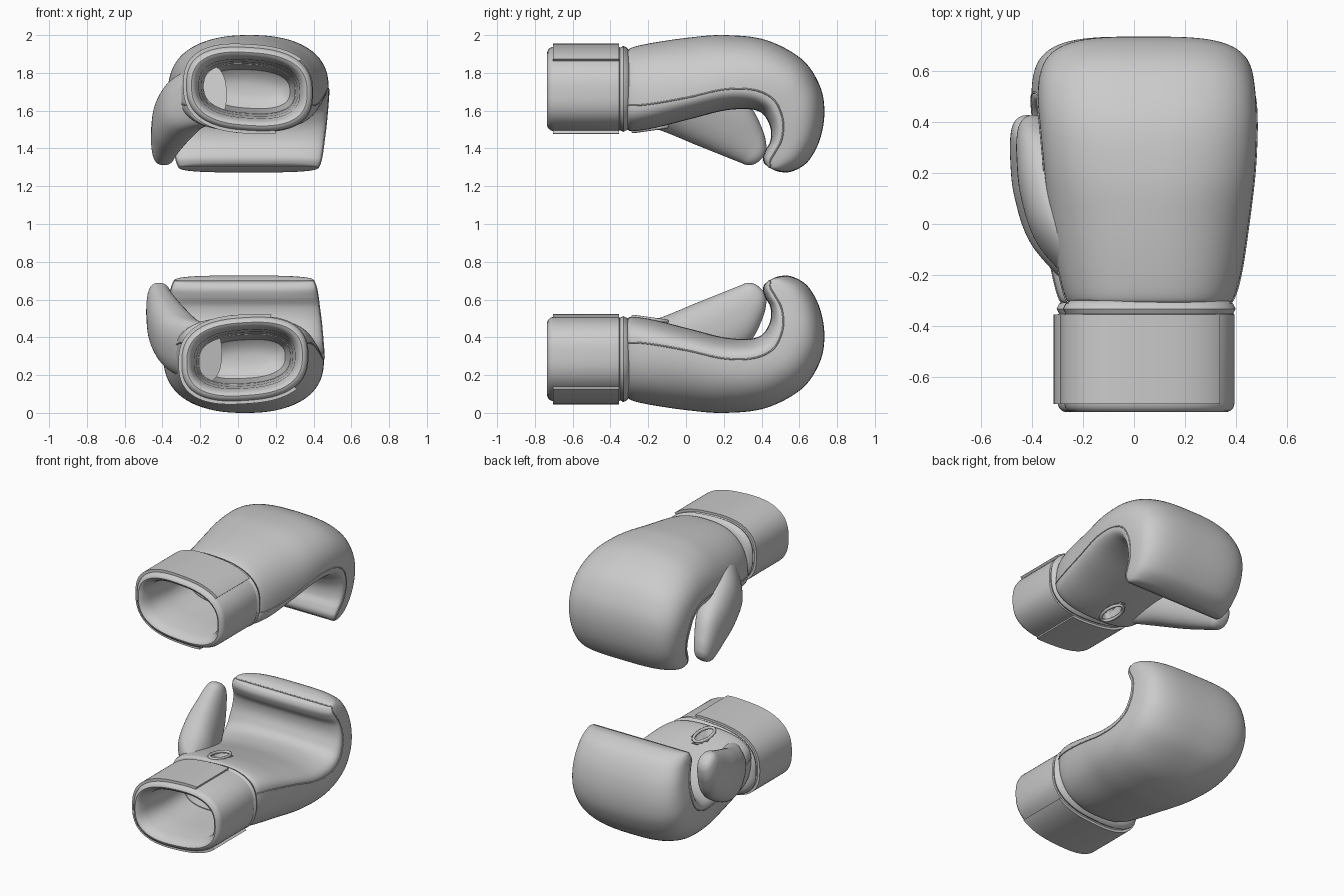
import bpy, bmesh, math

if "Cube" in bpy.data.objects:
    bpy.data.objects.remove(bpy.data.objects["Cube"])

N = 112  # points around each cross-section


def smooth_rows(rows, k):
    """Catmull-Rom interpolation of station rows."""
    if k == 1:
        return rows
    out = []
    for i in range(len(rows) - 1):
        a, b, c, d = (rows[max(i - 1, 0)], rows[i], rows[i + 1],
                      rows[min(i + 2, len(rows) - 1)])
        for j in range(k):
            t = j / k
            out.append([0.5 * (2 * q + (r - p) * t + (2 * p - 5 * q + 4 * r - s) * t * t
                               + (3 * q - p - 3 * r + s) * t ** 3)
                        for p, q, r, s in zip(a, b, c, d)])
    out.append(rows[-1])
    return out


def section(row, t):
    """Point on a two-sided superellipse; row = outer y,z, inner y,z, x min, x max, seam, power."""
    oy, oz, iy, iz, xl, xr, f, n = row
    c, s = math.cos(t), math.sin(t)
    r = (abs(c) ** n + abs(s) ** n) ** (-1 / n)
    u, v = c * r, s * r
    w = f + v * (1 - f) if v > 0 else f + v * f      # 0 = inner edge, 1 = outer edge
    return [(xl + xr) / 2 + u * (xr - xl) / 2, iy + (oy - iy) * w, iz + (oz - iz) * w]


def finish(name, bm):
    bmesh.ops.recalc_face_normals(bm, faces=bm.faces)
    me = bpy.data.meshes.new(name)
    bm.to_mesh(me)
    bm.free()
    ob = bpy.data.objects.new(name, me)
    bpy.context.collection.objects.link(ob)
    bpy.context.view_layer.objects.active = ob
    ob.select_set(True)
    bpy.ops.object.shade_smooth_by_angle(angle=math.radians(40))
    ob.select_set(False)


def loft(name, rows, place, edit=None, cap_start=False, cap_end=True):
    bm = bmesh.new()
    rings = []
    for row in rows:
        ring = []
        for i in range(N):
            p = section(row, 2 * math.pi * i / N)
            if edit:
                edit(p)
            ring.append(bm.verts.new(place(p)))
        rings.append(ring)
    for a, b in zip(rings, rings[1:]):
        for i in range(N):
            j = (i + 1) % N
            bm.faces.new((a[i], a[j], b[j], b[i]))
    if cap_start:
        bm.faces.new(rings[0])
    if cap_end:
        bm.faces.new(rings[-1])
    finish(name, bm)


def tube(name, pts, place, radius, closed=False):
    cu = bpy.data.curves.new(name, 'CURVE')
    cu.dimensions = '3D'
    cu.bevel_depth = radius
    cu.bevel_resolution = 2
    sp = cu.splines.new('POLY')
    sp.points.add(len(pts) - 1)
    for q, p in zip(sp.points, pts):
        q.co = (*place(p), 1)
    sp.use_cyclic_u = closed
    bpy.context.collection.objects.link(bpy.data.objects.new(name, cu))


# hand shell: wrist, back of hand, curl over the knuckles, finger end
BODY = [
    (-.31, 1.90, -.31, 1.52, -.235, .355, .32, 2.5),
    (-.295, 1.93, -.295, 1.492, -.265, .388, .31, 2.5),
    (-.2, 1.955, -.18, 1.505, -.295, .42, .29, 2.4),
    (0, 1.985, .02, 1.555, -.33, .45, .27, 2.3),
    (.2, 2.0, .2, 1.6, -.35, .472, .28, 2.4),
    (.42, 1.975, .33, 1.608, -.365, .48, .28, 2.6),
    (.61, 1.875, .40, 1.588, -.375, .478, .27, 2.9),
    (.705, 1.74, .435, 1.54, -.375, .472, .25, 3.2),
    (.733, 1.6, .45, 1.49, -.365, .465, .23, 3.4),
    (.71, 1.45, .445, 1.435, -.35, .455, .22, 3.5),
    (.645, 1.33, .42, 1.39, -.335, .447, .22, 3.5),
    (.56, 1.278, .407, 1.35, -.325, .438, .25, 3.5),
    (.49, 1.277, .415, 1.32, -.31, .425, .4, 3.5),
    (.445, 1.297, .435, 1.304, -.29, .405, .5, 3.5)]

# thumb, flattened and tapering to a blunt tip
THUMB = [(uy, uz, ly, lz, x - t, x + t, .5, 2.3) for uy, uz, ly, lz, x, t in [
    (-.2, 1.84, -.26, 1.53, -.15, .09),
    (.02, 1.80, -.12, 1.49, -.26, .125),
    (.2, 1.72, .05, 1.42, -.33, .115),
    (.34, 1.62, .2, 1.36, -.37, .09),
    (.405, 1.50, .28, 1.328, -.388, .07),
    (.425, 1.42, .325, 1.312, -.392, .055),
    (.42, 1.375, .365, 1.318, -.392, .035),
    (.405, 1.35, .395, 1.34, -.392, .008)]]


def cuff_row(y, inset):
    h, w = .227 - inset, .34 - inset
    return (y, 1.715 + h, y, 1.715 - h, .06 - w, .06 + w, .5, 2.6)


# cuff profile: collar lip, outside wall, rounded rim, hollow inside
CUFF = [cuff_row(*p) for p in [
    (-.29, .10), (-.30, .03), (-.312, .012), (-.332, .002), (-.35, .012), (-.355, .006),
    (-.70, .006), (-.718, .011), (-.731, .023), (-.735, .034), (-.728, .047), (-.71, .058),
    (-.67, .073), (-.5, .085), (-.2, .10), (0, .125), (.03, .16), (.04, .20)]]


def tilt(p):
    p[2] -= .06 * (p[0] - .06)


def palm_dent(p):
    if p[2] < 1.6:
        d = ((p[0] - .02) / .05) ** 2 + ((p[1] + .19) / .09) ** 2
        if d < 1:
            p[2] += .06 * min(1, (1 - d) * 3)


def strap(name, place):
    rows = [cuff_row(*p) for p in [(-.705, .01), (-.705, -.01), (-.355, -.01), (-.355, .01)]]
    bm = bmesh.new()
    cols = []
    for i in range(91):
        t = math.radians(43 + 250 * i / 90)
        col = []
        for row in rows:
            p = section(row, t)
            tilt(p)
            col.append(bm.verts.new(place(p)))
        cols.append(col)
    for a, b in zip(cols, cols[1:]):
        for i in range(4):
            j = (i + 1) % 4
            bm.faces.new((a[i], a[j], b[j], b[i]))
    bm.faces.new(cols[0])
    bm.faces.new(cols[-1])
    finish(name, bm)


def glove(prefix, place):
    body = smooth_rows(BODY, 8)
    thumb = smooth_rows(THUMB, 8)
    loft(prefix + "_hand_shell", body, place, palm_dent)
    loft(prefix + "_thumb", thumb, place, cap_start=True)
    loft(prefix + "_cuff", CUFF, place, tilt)
    strap(prefix + "_wrist_strap", place)
    # seam piping round the palm and the rim of the palm vent
    seam = [section(r, 0) for r in body[6:]] + [section(r, math.pi) for r in reversed(body[6:])]
    tube(prefix + "_palm_seam", seam, place, .004)
    rim = []
    for i in range(40):
        a = 2 * math.pi * i / 40
        y = -.19 + .09 * math.sin(a)
        rim.append((.02 + .05 * math.cos(a), y, 1.503 + .14 * (y + .19)))
    tube(prefix + "_vent_rim", rim, place, .01, True)


# palm-down glove above, mirrored palm-up glove below
glove("upper", lambda p: (p[0], p[1], p[2]))
glove("lower", lambda p: (p[0] - .025, p[1], 2.0 - p[2]))
